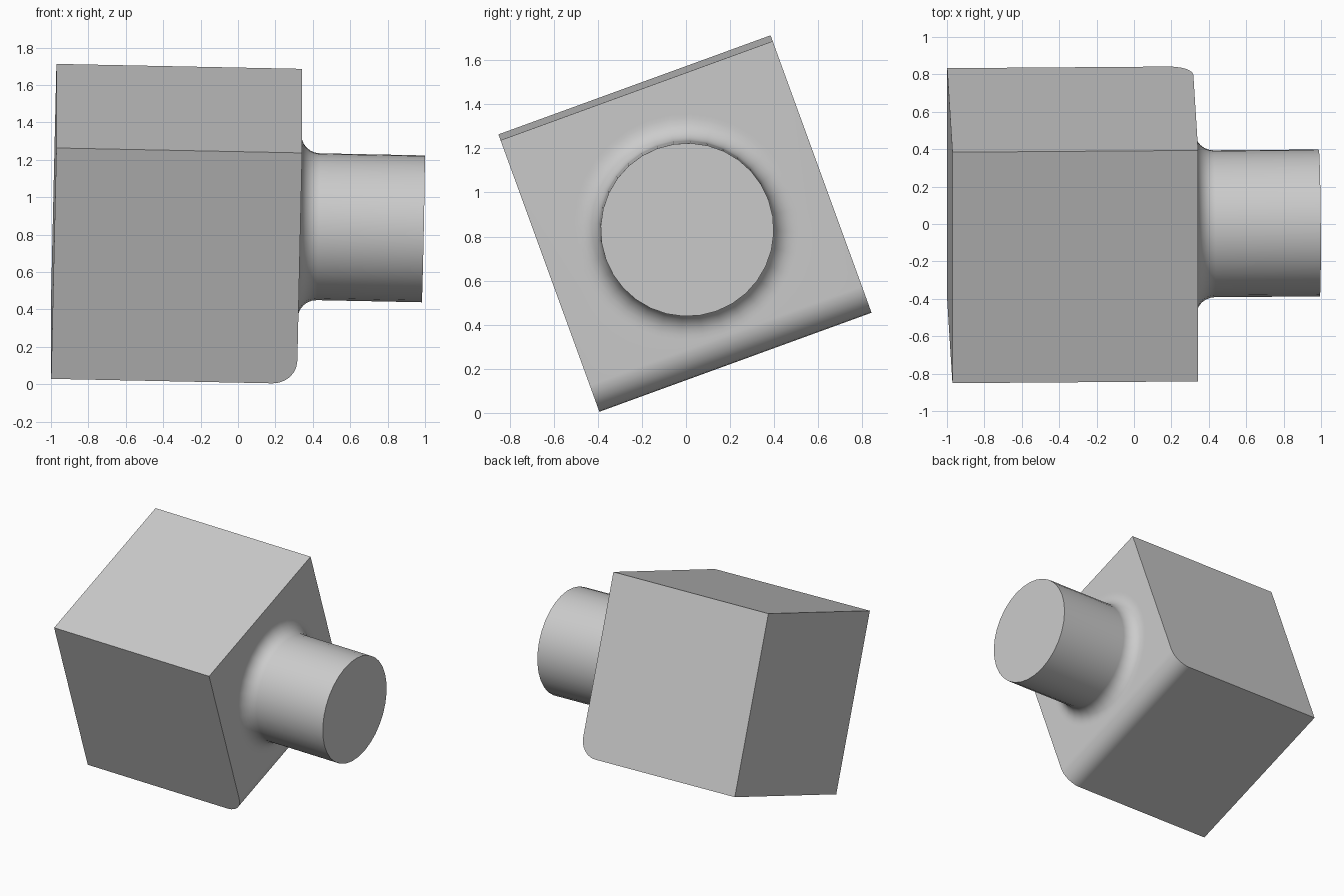
import bpy, bmesh, math
from mathutils import Matrix, Vector

if "Cube" in bpy.data.objects:
    bpy.data.objects.remove(bpy.data.objects["Cube"])

SIDE = 1.314        # block edge length
HALF = SIDE / 2
END = 1.976         # far end of the round boss along the block axis
RADIUS = 0.393      # boss radius
FILLET = 0.1        # fillet between boss and block
ROUND = 0.13        # rounded block edge
SEGMENTS = 32

bm = bmesh.new()

# Block, lying along x from 0 to SIDE
bmesh.ops.create_cube(bm, size=SIDE, matrix=Matrix.Translation((HALF, 0, 0)))

# One rounded edge, below the boss
edge = [e for e in bm.edges
        if all(v.co.x > HALF and v.co.z < 0 for v in e.verts)]
bmesh.ops.bevel(bm, geom=edge, offset=ROUND, segments=6, profile=0.5, affect='EDGES')

# Open the boss side of the block
side = [f for f in bm.faces if f.normal.x > 0.999 and f.calc_center_median().x > SIDE - 1e-4]
bmesh.ops.delete(bm, geom=side, context='FACES_ONLY')

# Boss profile (x, radius): narrow flat rim, fillet, straight barrel
profile = [(SIDE, RADIUS + FILLET + 0.02)]
for i in range(7):
    a = math.pi / 2 * i / 6
    profile.append((SIDE + FILLET * (1 - math.cos(a)),
                    RADIUS + FILLET * (1 - math.sin(a))))
profile.append((END, RADIUS))

rings = []
for x, r in profile:
    rings.append([bm.verts.new((x, r * math.cos(t), r * math.sin(t)))
                  for t in (2 * math.pi * k / SEGMENTS for k in range(SEGMENTS))])
for r0, r1 in zip(rings, rings[1:]):
    for k in range(SEGMENTS):
        n = (k + 1) % SEGMENTS
        bm.faces.new((r0[k], r0[n], r1[n], r1[k]))
bm.faces.new(rings[-1])

# Flat block face around the boss
rim = [e for e in bm.edges if e.is_boundary]
bmesh.ops.triangle_fill(bm, use_beauty=True, use_dissolve=False,
                        edges=rim, normal=Vector((1, 0, 0)))
bmesh.ops.recalc_face_normals(bm, faces=bm.faces[:])

# Roll about the long axis, with a slight dip
place = (Matrix.Translation((-0.985, -0.009, 0.871))
         @ Matrix.Rotation(math.radians(20), 4, 'X')
         @ Matrix.Rotation(0.0215, 4, 'Y'))
bmesh.ops.transform(bm, matrix=place, verts=bm.verts[:])

mesh = bpy.data.meshes.new("block_with_boss")
bm.to_mesh(mesh)
bm.free()
block = bpy.data.objects.new("block_with_boss", mesh)
bpy.context.collection.objects.link(block)

# Smooth rounds, crisp edges
mesh.polygons.foreach_set("use_smooth", [True] * len(mesh.polygons))
mesh.set_sharp_from_angle(angle=math.radians(30))
weighted = block.modifiers.new("weighted_normals", 'WEIGHTED_NORMAL')
weighted.keep_sharp = True

grey = bpy.data.materials.new("light_grey")
grey.diffuse_color = (0.6, 0.6, 0.6, 1)
grey.use_nodes = True
grey.node_tree.nodes["Principled BSDF"].inputs["Base Color"].default_value = grey.diffuse_color
mesh.materials.append(grey)
